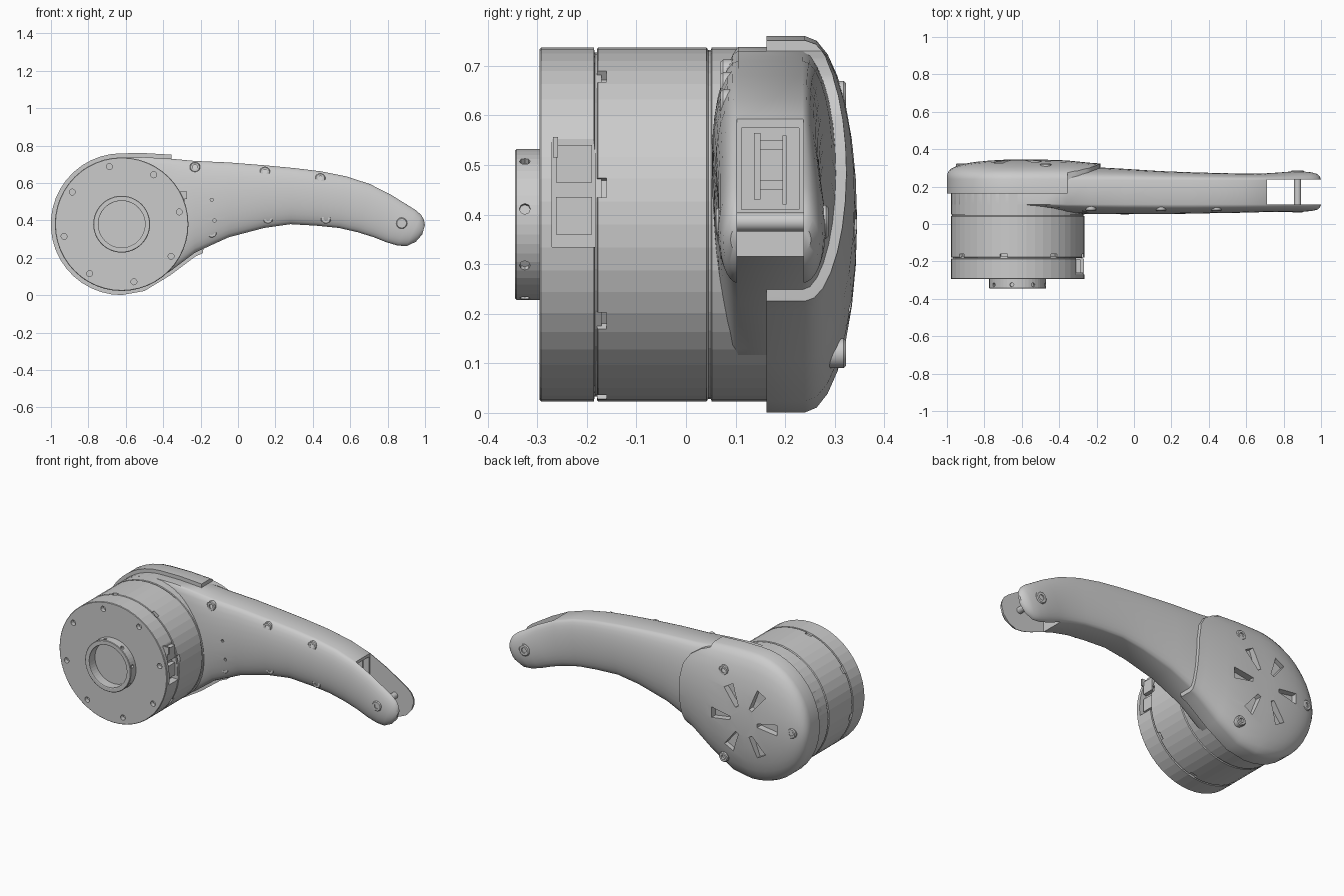
import bpy, bmesh
from math import sin, cos, pi, radians
from mathutils import Vector

if "Cube" in bpy.data.objects:
    bpy.data.objects.remove(bpy.data.objects["Cube"])

CX, CZ = -0.622, 0.38      # drum axis (runs along y)


# ---------- helpers: every solid is a list of rings joined by quads ----------
def mesh(name, solids, smooth=None):
    bm = bmesh.new()
    for rings in solids:
        vs = [[bm.verts.new(p) for p in r] for r in rings]
        n = len(vs[0])
        for a, b in zip(vs, vs[1:]):
            for i in range(n):
                j = (i + 1) % n
                bm.faces.new((a[i], a[j], b[j], b[i]))
        bm.faces.new(vs[0][::-1])
        bm.faces.new(vs[-1])
    bmesh.ops.recalc_face_normals(bm, faces=bm.faces)
    me = bpy.data.meshes.new(name)
    bm.to_mesh(me)
    bm.free()
    ob = bpy.data.objects.new(name, me)
    bpy.context.collection.objects.link(ob)
    if smooth:
        shade(ob, smooth)
    return ob


def select(ob):
    bpy.ops.object.select_all(action='DESELECT')
    ob.select_set(True)
    bpy.context.view_layer.objects.active = ob


def shade(ob, angle=35):
    select(ob)
    bpy.ops.object.shade_smooth_by_angle(angle=radians(angle))


def boolean(ob, solids, op='DIFFERENCE'):
    cutter = mesh("cutter", solids)
    cutter.hide_render = True
    mod = ob.modifiers.new("cut", 'BOOLEAN')
    mod.operation, mod.solver, mod.object = op, 'EXACT', cutter
    select(ob)
    bpy.ops.object.modifier_apply(modifier=mod.name)
    bpy.data.objects.remove(cutter)


def prism(pts, y0, y1):
    return [[(x, y, z) for x, z in pts] for y in (y0, y1)]


def box(x0, x1, y0, y1, z0, z1):
    return prism([(x0, z0), (x1, z0), (x1, z1), (x0, z1)], y0, y1)


def circle(x, z, r, n=16):
    return [(x + r * cos(2 * pi * i / n), z + r * sin(2 * pi * i / n)) for i in range(n)]


def lathe(profile, x=CX, z=CZ, n=48):
    return [[(px, y, pz) for px, pz in circle(x, z, r, n)] for r, y in profile]


def polar(deg, r, t=0.0):
    """Point at radius r and tangential offset t around the drum axis."""
    a = radians(deg)
    return (CX + r * cos(a) - t * sin(a), CZ + r * sin(a) + t * cos(a))


def wedge(deg, r0, w0, r1, w1, y0, y1):
    return prism([polar(deg, r0, -w0), polar(deg, r1, -w1),
                  polar(deg, r1, w1), polar(deg, r0, w0)], y0, y1)


def bolt(x, z, y, side, r=0.028, depth=0.05):
    """Socket head bolt facing -y (side=1) or +y (side=-1)."""
    return lathe([(r * .45, y + side * .014), (r * .45, y), (r * .85, y),
                  (r, y + side * .005), (r, y + side * depth)], x, z, 18)


EIGHT = [12 + 45 * i for i in range(8)]

# ---------- front flange with hub ring ----------
flange = mesh("front_flange", [lathe([
    (.125, -.288), (.125, -.343), (.128, -.345), (.149, -.345), (.152, -.342), (.152, -.295),
    (.354, -.295), (.357, -.292), (.357, -.186), (.347, -.184), (.347, -.17)])])
cuts = [prism(circle(*polar(a, .315), .016, 12), -.31, -.27) for a in EIGHT]
for a in EIGHT:            # radial set-screw holes in the hub
    cuts.append([[(*polar(a, r, .011 * cos(k * pi / 4)), -.325 + .011 * sin(k * pi / 4))
                  for k in range(8)] for r in (.14, .16)])
cuts = [[[(p[0], p[2], p[1]) if len(p) == 3 and i >= 8 else p for p in ring] for ring in s]
        for i, s in enumerate(cuts)]
cuts.append(box(-.31, -.2, -.27, -.183, .335, .565))     # connector pocket
boolean(flange, cuts)

mesh("connector_block", [box(-.33, -.285, -.262, -.19, z, z + .075) for z in (.36, .465)]
     + [box(-.33, -.272, -.268, -.258, .515, .556)])

# ---------- main drum ----------
drum = mesh("drum_body", [lathe([(.347, -.18), (.354, -.18), (.357, -.177), (.357, .041),
                                 (.352, .045), (.352, .05), (.357, .052), (.357, .17)])])
boolean(drum, [wedge(a, .335, .02, .38, .02, -.2, -.16) for a in EIGHT])

# ---------- arm shell, lofted from head to tip ----------
# top x, top z, bottom x, bottom z, front bulge, back bulge, extra bulge of cover
ROWS = [
    (-.50, .738, -.50, .045, .030, .070, .035), (-.36, .730, -.36, .130, .048, .070, .030),
    (-.23, .718, -.23, .228, .052, .070, .017), (-.05, .710, -.05, .310, .053, .060, .015),
    (.14, .695, .14, .360, .052, .048, .015), (.30, .680, .28, .380, .050, .042, .015),
    (.44, .663, .42, .372, .047, .038, .015), (.58, .635, .54, .360, .045, .035, .015),
    (.71, .593, .64, .337, .042, .034, .015), (.82, .537, .72, .312, .040, .040, .015),
    (.90, .487, .79, .284, .040, .046, .015), (.95, .456, .85, .266, .040, .046, .015),
    (.98, .430, .90, .262, .036, .042, .015), (.995, .402, .95, .285, .030, .034, .015),
    (.999, .375, .985, .325, .015, .017, .015)]


def section(top, bot, yf, df, yb, db, n=14):
    c, h = (top + bot) / 2, (top - bot) / 2
    ts = [pi * k / n for k in range(n + 1)]
    ring = [((c + h * cos(t)), yb + db * sin(t)) for t in ts]
    ring += [((c - h * cos(t)), yf - df * sin(t)) for t in ts]
    return [(p.x, y, p.y) for p, y in ring]


def shell(grow, yf, yb, cover, rows):
    rings = []
    for i in range(11):                                   # rounded head
        a = radians(4 + 8.6 * i)
        r = .357 + grow
        x, dz, f = CX - r * cos(a), r * sin(a), sin(a) ** .6
        rings.append(section(Vector((x, CZ + dz)), Vector((x, CZ - dz)), yf,
                             0 if cover else .02 * f, yb, (.105 if cover else .07) * f))
    for xt, zt, xb, zb, df, db, ex in rows:               # arm
        t, b = Vector((xt, zt)), Vector((xb, zb))
        d = (t - b).normalized() * grow
        rings.append(section(t + d, b - d, yf, 0 if cover else df, yb,
                             db + (ex if cover else 0)))
    return rings


arm = mesh("arm_shell", [shell(0, .105, .235, False, ROWS)])
boolean(arm, [prism([(.71, .1), (1.1, .1), (1.1, .8), (.71, .8)], .103, .237)])   # fork slot
boolean(arm, [box(.5, .73, .112, .228, .41, .575)])                              # inner recess
boolean(arm, [prism(circle(x, z, .009, 10), 0, .09) for x, z in ((-.14, .51), (-.125, .40))])
shade(arm)

# ---------- domed back cover, trimmed along its seam ----------
cover = mesh("back_cover", [shell(.022, .162, .24, True, ROWS[:6])])
seam = [(-1.1, -.1), (-.3, -.1), (-.19, .2), (-.18, .3), (-.178, .42), (-.182, .52),
        (-.2, .61), (-.24, .67), (-.3, .71), (-.355, .73), (-.355, .9), (-1.1, .9)]
boolean(cover, [prism(seam, .1, .5)], 'INTERSECT')
boolean(cover, [wedge(60 * i, .09, .011, .215, .032, .30, .5) for i in range(6)])
shade(cover)

mesh("cover_bolts", [bolt(*polar(a, .3), .323, -1, .03) for a in (60, 180, 300)], 30)

# ---------- arm bolts ----------
spots = [(-.23, .685), (.144, .66), (.44, .625), (.16, .41), (.47, .41), (-.14, .335)]
mesh("arm_bolts", [bolt(x, z, .07, 1) for x, z in spots], 30)

# ---------- fork pin and guide inside the slot ----------
mesh("fork_pin", [prism(circle(.875, .385, .019, 20), .07, .28)], 30)
mesh("fork_pin_heads", [bolt(.875, .385, .061, 1, .03, .03),
                        bolt(.875, .385, .287, -1, .035, .03)], 30)
mesh("slot_guide", [box(.49, .69, .137, .15, .43, .565), box(.49, .66, .15, .195, .45, .47),
                    box(.49, .66, .15, .195, .53, .55), box(.49, .69, .195, .203, .42, .56)])
